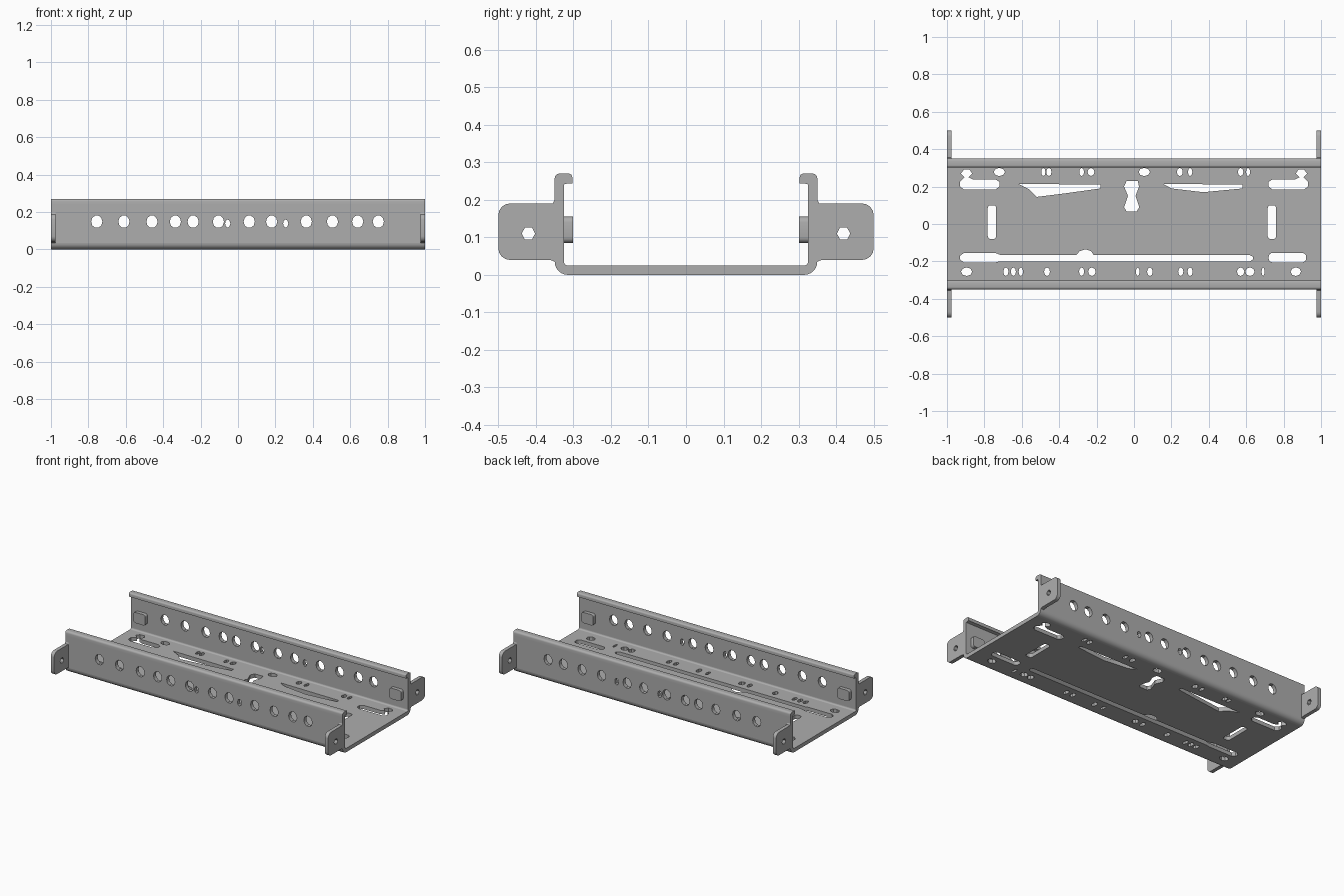
import bpy, bmesh, math
from mathutils import Matrix

if "Cube" in bpy.data.objects:
    bpy.data.objects.remove(bpy.data.objects["Cube"])

steel = bpy.data.materials.new("brushed_grey_steel")
steel.diffuse_color = (0.42, 0.42, 0.42, 1)
steel.use_nodes = True
steel.node_tree.nodes["Principled BSDF"].inputs["Base Color"].default_value = steel.diffuse_color

# Local (u, v, thickness) mapped to world for sheets facing each axis
FACING = {
    "X": Matrix(((0, 0, 1, 0), (1, 0, 0, 0), (0, 1, 0, 0), (0, 0, 0, 1))),
    "Y": Matrix(((1, 0, 0, 0), (0, 0, -1, 0), (0, 1, 0, 0), (0, 0, 0, 1))),
    "Z": Matrix.Identity(4),
}


def sheet(name, outlines, axis, low, high, mirror=()):
    """Flat sheet: first outline is the border, the rest are holes."""
    curve = bpy.data.curves.new(name, "CURVE")
    curve.dimensions = "2D"
    curve.fill_mode = "BOTH"
    curve.extrude = (high - low) / 2
    for pts in outlines:
        spline = curve.splines.new("POLY")
        spline.points.add(len(pts) - 1)
        for p, (u, v) in zip(spline.points, pts):
            p.co = (u, v, 0, 1)
        spline.use_cyclic_u = True
    temp = bpy.data.objects.new(name + "_curve", curve)
    bpy.context.collection.objects.link(temp)
    graph = bpy.context.evaluated_depsgraph_get()
    mesh = bpy.data.meshes.new_from_object(temp.evaluated_get(graph))
    bpy.data.objects.remove(temp)
    mid = (low + high) / 2
    shift = {"X": (mid, 0, 0), "Y": (0, mid, 0), "Z": (0, 0, mid)}[axis]
    mesh.transform(Matrix.Translation(shift) @ FACING[axis])
    bm = bmesh.new()
    bm.from_mesh(mesh)
    bmesh.ops.remove_doubles(bm, verts=bm.verts, dist=1e-5)
    bmesh.ops.recalc_face_normals(bm, faces=bm.faces)
    bm.to_mesh(mesh)
    bm.free()
    mesh.name = name
    mesh.materials.clear()
    mesh.materials.append(steel)
    ob = bpy.data.objects.new(name, mesh)
    bpy.context.collection.objects.link(ob)
    if mirror:
        mod = ob.modifiers.new("mirror", "MIRROR")
        mod.use_axis = ("X" in mirror, "Y" in mirror, False)
        mod.use_mirror_merge = False
    bpy.ops.object.select_all(action="DESELECT")
    ob.select_set(True)
    bpy.context.view_layer.objects.active = ob
    bpy.ops.object.shade_smooth_by_angle(angle=math.radians(35))
    return ob


def rect(u0, u1, v0, v1):
    return [(u0, v0), (u1, v0), (u1, v1), (u0, v1)]


def rounded(u0, u1, v0, v1, r, n=4):
    corners = [(u1 - r, v1 - r), (u0 + r, v1 - r), (u0 + r, v0 + r), (u1 - r, v0 + r)]
    return [(cu + r * math.cos(a), cv + r * math.sin(a))
            for k, (cu, cv) in enumerate(corners)
            for a in [(k + i / n) * math.pi / 2 for i in range(n + 1)]]


def hole(u, v, ru, rv, n=8):
    return [(u + ru * math.cos(2 * math.pi * i / n), v + rv * math.sin(2 * math.pi * i / n))
            for i in range(n)]


def arc(cu, cv, r, a0, a1, n=6):
    return [(cu + r * math.cos(math.radians(a0 + (a1 - a0) * i / n)),
             cv + r * math.sin(math.radians(a0 + (a1 - a0) * i / n))) for i in range(n + 1)]


# Slots and mounting holes in the floor
hook_slot = [(-.91, .185), (-.74, .185), (-.72, .2), (-.72, .225), (-.74, .238), (-.86, .238),
             (-.885, .25), (-.865, .27), (-.88, .292), (-.91, .29), (-.925, .27),
             (-.905, .25), (-.93, .225), (-.93, .2)]
long_slot = [(-.91, -.205), (-.74, -.205), (-.72, -.2), (.62, -.2), (.635, -.19), (.635, -.175),
             (.62, -.167), (-.215, -.167), (-.23, -.145), (-.26, -.135), (-.29, -.145),
             (-.31, -.167), (-.71, -.167), (-.74, -.155), (-.91, -.155), (-.93, -.17), (-.93, -.19)]
keyhole = [(-.04, .068), (.015, .068), (.028, .09), (.008, .15), (.027, .2), (.02, .23),
           (-.04, .23), (-.053, .2), (-.032, .15), (-.053, .09)]
floor_cuts = [
    hook_slot, [(-u, v) for u, v in hook_slot], long_slot, keyhole,
    rounded(.72, .92, -.205, -.155, .02),
    rounded(-.782, -.737, -.08, .1, .015),
    rounded(.715, .76, -.08, .1, .015),
    [(-.62, .215), (-.18, .21), (-.18, .19), (-.36, .165), (-.52, .145), (-.56, .185)],
    [(.155, .215), (.58, .21), (.58, .19), (.37, .17), (.2, .19)],
]
for x, w in [(-.72, .03), (-.485, .011), (-.455, .014), (-.28, .013), (-.23, .018), (.055, .03),
             (.245, .016), (.3, .012), (.57, .015), (.61, .011)]:
    floor_cuts.append(hole(x, .278, w, .022))
for x, w in [(-.895, .03), (-.685, .014), (-.645, .014), (-.605, .012), (-.465, .016), (-.28, .014),
             (-.225, .02), (.02, .01), (.085, .015), (.25, .014), (.3, .014), (.57, .02),
             (.62, .025), (.69, .008), (.865, .028)]:
    floor_cuts.append(hole(x, -.255, w, .023))

sheet("floor_plate", [rect(-1, 1, -.315, .315)] + floor_cuts, "Z", 0, .025)

# Side walls with a row of round holes
wall_holes = [hole(x, .148, .03, .034, 10) for x in
              (-.755, -.61, -.46, -.335, -.24, -.105, .06, .18, .365, .505, .64, .75)]
wall_holes += [hole(x, .138, .014, .022) for x in (-.055, .255)]
sheet("side_wall", [rect(-1, 1, .035, .24)] + wall_holes, "Y", .325, .35, "Y")

# Rounded bend between floor and wall
bend = arc(.315, .035, .035, -90, 0) + arc(.315, .035, .01, 0, -90)
sheet("bottom_bend", [bend], "X", -1, 1, "Y")

# Rolled lip folded inward along the wall top
lip = ([(.325, .24), (.35, .24)] + arc(.337, .257, .013, 0, 90, 4)
       + arc(.313, .26, .01, 90, 180, 4) + [(.303, .244), (.313, .244), (.325, .241)])
sheet("top_lip", [lip], "X", -1, 1, "Y")

# End ears with a bolt hole
ear = ([(.325, .035), (.35, .035), (.362, .04)] + arc(.47, .07, .03, -90, 0, 4)
       + arc(.47, .16, .03, 0, 90, 4) + [(.355, .19), (.35, .2), (.325, .2)])
sheet("end_ear", [ear, hole(.42, .11, .018, .019, 6)], "X", .976, 1, "XY")

# Small raised pads on the inner wall near each end
sheet("inner_pad", [rounded(.88, .965, .085, .155, .015)], "Y", .301, .33, "XY")
